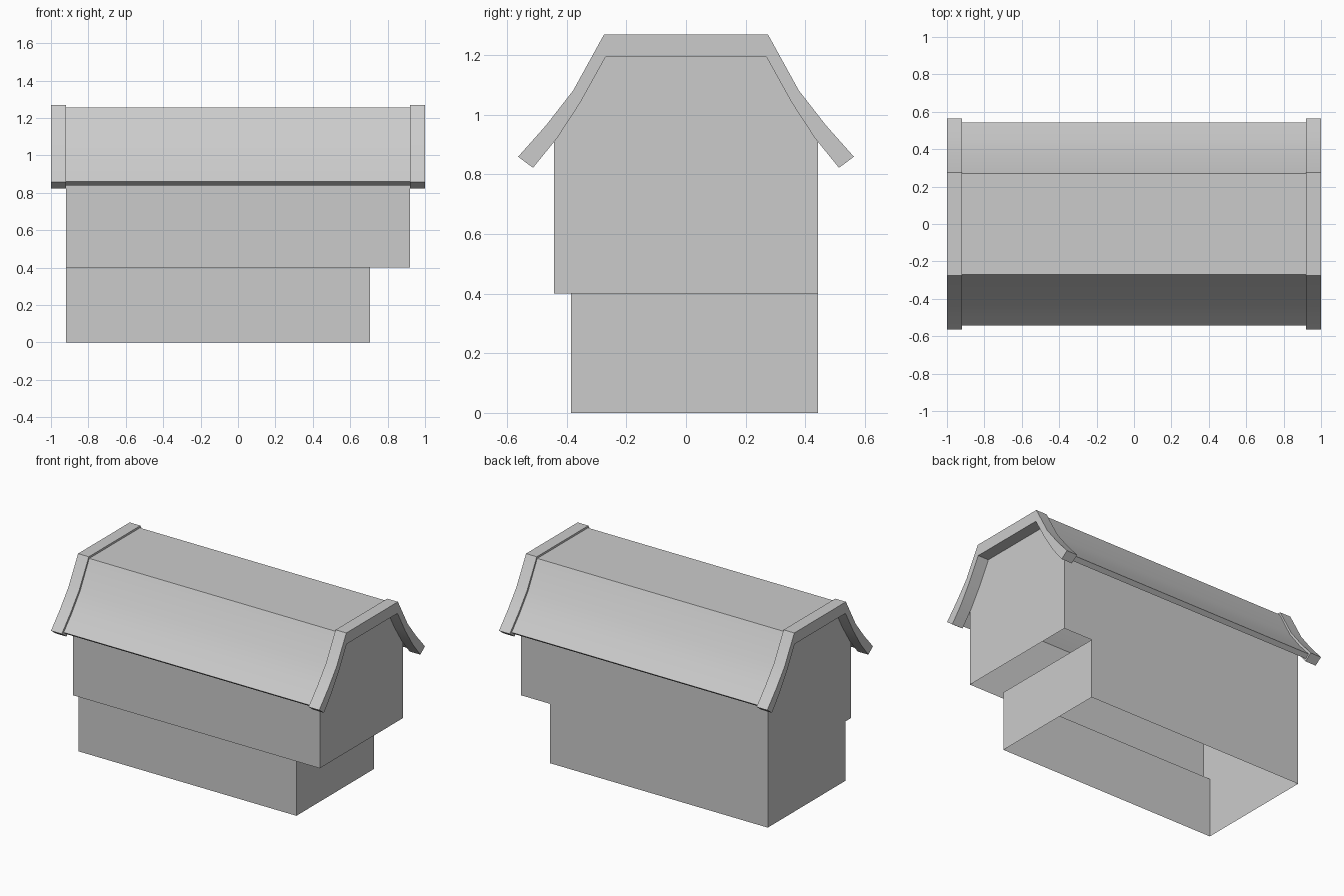
import bpy
import bmesh
import math

if "Cube" in bpy.data.objects:
    bpy.data.objects.remove(bpy.data.objects["Cube"])

WX, WY, LY, LX = 0.92, 0.443, -0.385, 0.705   # wall extents
LEDGE, EAVE = 0.40, 0.915                     # storey line, wall top


def finish(name, bm, smooth=False):
    mesh = bpy.data.meshes.new(name)
    bm.to_mesh(mesh)
    bm.free()
    obj = bpy.data.objects.new(name, mesh)
    bpy.context.collection.objects.link(obj)
    if smooth:
        bpy.ops.object.select_all(action='DESELECT')
        obj.select_set(True)
        bpy.context.view_layer.objects.active = obj
        bpy.ops.object.shade_smooth_by_angle(angle=math.radians(25))
    return obj


def sheets(name, polys):
    bm = bmesh.new()
    for p in polys:
        bm.faces.new([bm.verts.new(v) for v in p])
    bmesh.ops.remove_doubles(bm, verts=bm.verts, dist=0.0005)
    bmesh.ops.recalc_face_normals(bm, faces=bm.faces)
    return finish(name, bm)


def roof_band(name, outer, inner, x0, x1):
    """Extrude a mirrored roof section (right half given, ridge to eave) along x."""
    full = lambda h: [(-y, z) for y, z in reversed(h)] + list(h)
    o, i = full(outer), full(inner)
    bm = bmesh.new()
    rows = [[[bm.verts.new((x, y, z)) for y, z in side] for side in (o, i)]
            for x in (x0, x1)]
    (ao, ai), (bo, bi) = rows
    for k in range(len(o) - 1):
        for a, b in ((ao, bo), (ai, bi), (ao, ai), (bo, bi)):
            bm.faces.new((a[k], a[k + 1], b[k + 1], b[k]))
    for k in (0, -1):
        bm.faces.new((ao[k], ai[k], bi[k], bo[k]))
    bmesh.ops.recalc_face_normals(bm, faces=bm.faces)
    return finish(name, bm, True)


# Roof sections, ridge corner to eave
trim_out = [(0.275, 1.269), (0.378, 1.082), (0.469, 0.965), (0.563, 0.859)]
trim_in = [(0.27, 1.193), (0.355, 1.040), (0.432, 0.922), (0.513, 0.822)]
panel_out = [(0.27, 1.256), (0.367, 1.074), (0.457, 0.956), (0.542, 0.861)]
panel_in = [(0.268, 1.215), (0.357, 1.050), (0.438, 0.930), (0.515, 0.840)]

roof_band("roof_panel", panel_out, panel_in, -WX, WX)
for side, s in (("left", -1), ("right", 1)):
    roof_band(side + "_gable_trim", trim_out, trim_in, s * WX, s * 1.0)

# Gable outline from back eave over the ridge to front eave
half = [(WY, EAVE)] + panel_in[2::-1]
top = half + [(-y, z) for y, z in reversed(half)]

# Hollow walls, open underneath
sheets("walls", [
    [(-WX, y, z) for y, z in top + [(-WY, LEDGE), (LY, LEDGE), (LY, 0), (WY, 0)]],
    [(WX, y, z) for y, z in top + [(-WY, LEDGE), (WY, LEDGE)]],
    [(-WX, -WY, LEDGE), (WX, -WY, LEDGE), (WX, -WY, EAVE), (-WX, -WY, EAVE)],
    [(x, WY, z) for x, z in ((-WX, 0), (LX, 0), (LX, LEDGE), (WX, LEDGE),
                             (WX, EAVE), (-WX, EAVE))],
    [(-WX, LY, 0), (LX, LY, 0), (LX, LY, LEDGE), (-WX, LY, LEDGE)],
    [(LX, LY, 0), (LX, WY, 0), (LX, WY, LEDGE), (LX, LY, LEDGE)],
])
